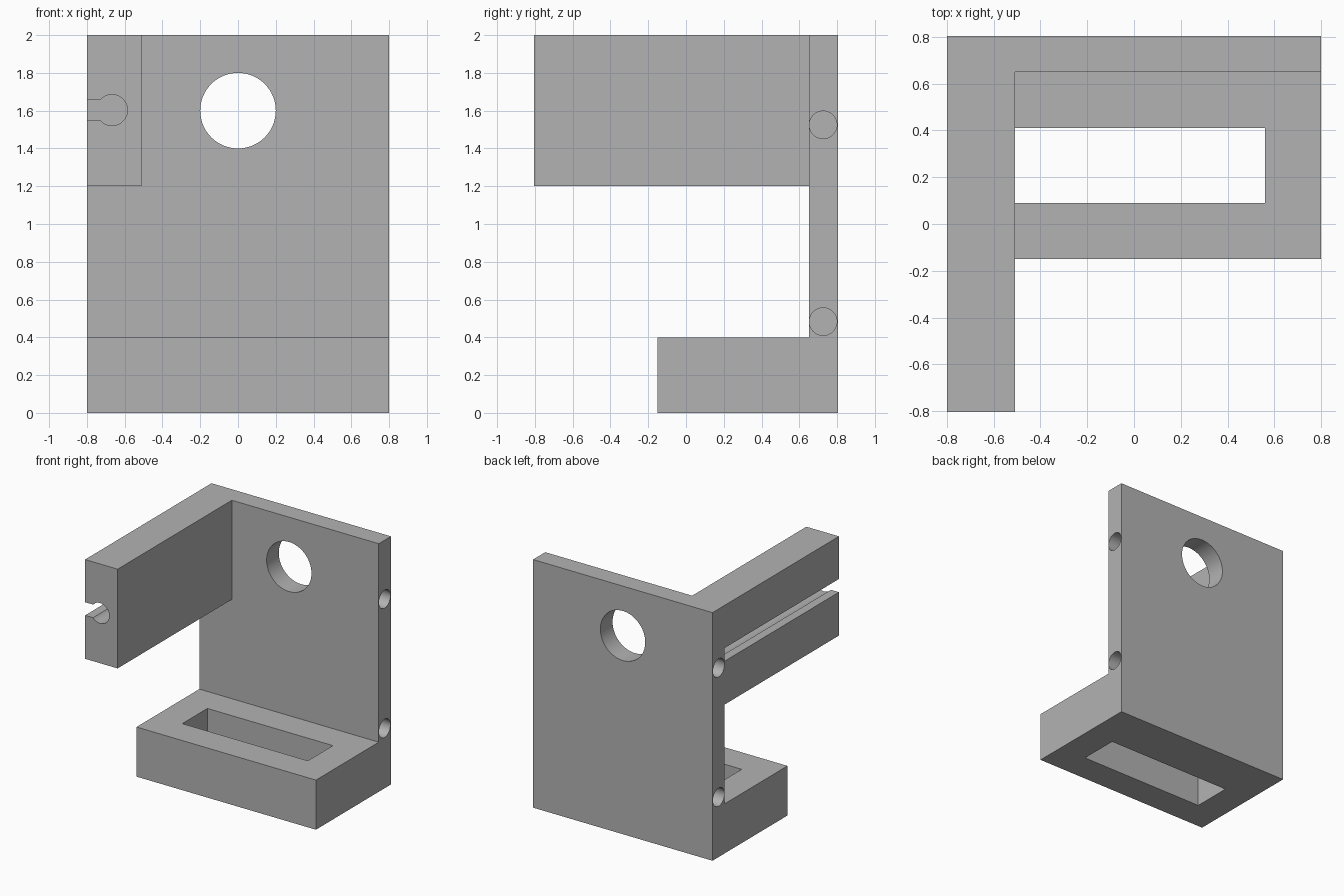
import bpy, math

cube = bpy.data.objects.get("Cube")
if cube:
    bpy.data.objects.remove(cube, do_unlink=True)

grey = bpy.data.materials.new("plain grey")
grey.use_nodes = True
colour = (0.45, 0.45, 0.45, 1)
grey.diffuse_color = colour
for node in grey.node_tree.nodes:
    if node.type == 'BSDF_PRINCIPLED':
        node.inputs["Base Color"].default_value = colour


def finish(obj, name):
    obj.name = name
    obj.data.materials.clear()
    obj.data.materials.append(grey)
    return obj


def box(name, x, y, z):
    """Box spanning the given (low, high) ranges."""
    spans = (x, y, z)
    bpy.ops.mesh.primitive_cube_add(size=1, location=[(a + b) / 2 for a, b in spans])
    obj = bpy.context.object
    obj.scale = [b - a for a, b in spans]
    bpy.ops.object.transform_apply(location=True, rotation=True, scale=True)
    return finish(obj, name)


def rod(name, axis, centre, radius, length):
    """Round cutter along the x or y axis."""
    turn = (0, math.pi / 2, 0) if axis == 'x' else (math.pi / 2, 0, 0)
    bpy.ops.mesh.primitive_cylinder_add(vertices=64, radius=radius, depth=length,
                                        location=centre, rotation=turn)
    bpy.ops.object.transform_apply(location=True, rotation=True, scale=True)
    return finish(bpy.context.object, name)


def combine(target, tool, operation):
    mod = target.modifiers.new(operation.title(), 'BOOLEAN')
    mod.operation = operation
    mod.solver = 'EXACT'
    mod.object = tool
    bpy.context.view_layer.objects.active = target
    bpy.ops.object.modifier_apply(modifier=mod.name)
    bpy.data.objects.remove(tool, do_unlink=True)


W, D, plate_front = 0.8, 0.805, 0.65

# Upright plate with the foot and the forward arm fused to it
bracket = box("bracket", (-W, W), (plate_front, D), (0, 2))
combine(bracket, box("foot", (-W, W), (-0.15, D), (0, 0.4)), 'UNION')
combine(bracket, box("arm", (-W, -0.51), (-D, D), (1.2, 2)), 'UNION')

# Slot through the foot and large hole through the plate
combine(bracket, box("foot_slot", (-0.56, 0.56), (0.09, 0.41), (-0.1, 0.5)), 'DIFFERENCE')
combine(bracket, rod("plate_hole", 'y', (0, 0.75, 1.6), 0.2, 0.4), 'DIFFERENCE')

# Keyhole groove along the outer side of the arm
groove = rod("arm_groove", 'y', (-0.667, plate_front - 1, 1.603), 0.082, 2)
combine(groove, box("groove_mouth", (-0.9, -0.667), (plate_front - 2, plate_front),
                    (1.55, 1.656)), 'UNION')
combine(bracket, groove, 'DIFFERENCE')

# Blind holes in both side edges of the plate
for side in (-1, 1):
    for z in (0.483, 1.525):
        combine(bracket, rod("edge_hole", 'x', (side * W, 0.726, z), 0.073, 0.8), 'DIFFERENCE')

# Smooth bores with crisp edges
bpy.ops.object.select_all(action='DESELECT')
bracket.select_set(True)
bpy.context.view_layer.objects.active = bracket
bpy.ops.object.shade_smooth_by_angle(angle=math.radians(30))
